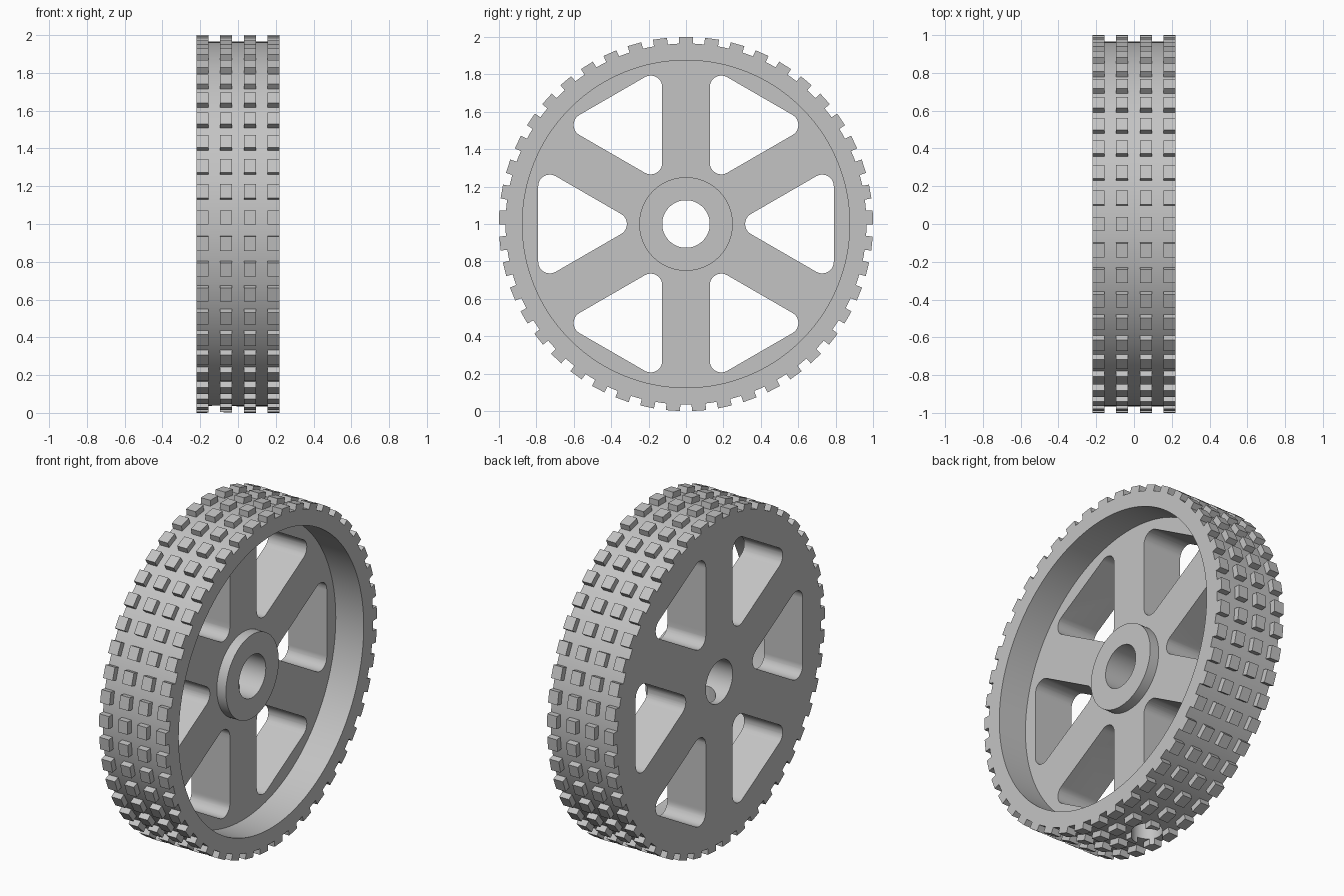
import bpy, bmesh
from math import pi, sin, cos, radians, sqrt
from mathutils import Matrix, Vector

HALF = 0.22           # half width of the wheel
BASE_R = 0.965        # rim surface under the tread
PLATE_X = 0.035       # recessed face of the spoked plate
BORE_R = 0.127
CENTRE = Matrix.Translation((0, 0, 1))

old = bpy.data.objects.get("Cube")
if old:
    bpy.data.objects.remove(old, do_unlink=True)

grey = bpy.data.materials.new("light_grey")
grey.use_nodes = True
grey.diffuse_color = (0.55, 0.55, 0.55, 1)
grey.node_tree.nodes["Principled BSDF"].inputs["Base Color"].default_value = (0.55, 0.55, 0.55, 1)


def make_object(name, bm):
    bmesh.ops.recalc_face_normals(bm, faces=bm.faces)
    bm.transform(CENTRE)
    mesh = bpy.data.meshes.new(name)
    bm.to_mesh(mesh)
    bm.free()
    mesh.materials.append(grey)
    obj = bpy.data.objects.new(name, mesh)
    bpy.context.collection.objects.link(obj)
    return obj


def cut(obj, cutter):
    mod = obj.modifiers.new("cut", 'BOOLEAN')
    mod.operation = 'DIFFERENCE'
    mod.solver = 'EXACT'
    mod.object = cutter
    bpy.context.view_layer.objects.active = obj
    bpy.ops.object.modifier_apply(modifier=mod.name)


def lathe(profile, steps=180):
    """Spin a closed (radius, x) profile round the x axis."""
    bm = bmesh.new()
    rings = [[bm.verts.new((x, r * sin(2 * pi * i / steps), r * cos(2 * pi * i / steps)))
              for r, x in profile] for i in range(steps)]
    n = len(profile)
    for i in range(steps):
        a, b = rings[i], rings[(i + 1) % steps]
        for j in range(n):
            k = (j + 1) % n
            bm.faces.new((a[j], a[k], b[k], b[j]))
    return bm


def window_outline(outer=0.79, r=0.062, steps=10):
    """Rounded triangle between two spokes, pointing at the hub."""
    apex = BORE_R / sin(radians(30))
    yc = outer - r
    zc = (yc - apex) / sqrt(3) - r / cos(radians(30))
    corners = [((yc, zc), 0), ((apex + 2 * r, 0), 120), ((yc, -zc), 240)]
    return [(cy + r * cos(radians(start + 120 * i / steps)),
             cz + r * sin(radians(start + 120 * i / steps)))
            for (cy, cz), start in corners for i in range(steps + 1)]


# Wheel body: rim, recessed plate and hub in one turned profile
wheel = make_object("wheel_body", lathe([
    (BORE_R, -HALF), (BASE_R, -HALF), (BASE_R, HALF), (0.875, HALF),
    (0.875, PLATE_X), (0.25, PLATE_X), (0.25, 0.095), (BORE_R, 0.095)]))

# Six window cutters that leave the spokes
bm = bmesh.new()
for i in range(6):
    turn = Matrix.Rotation(radians(60 * i), 3, 'X')
    face = bm.faces.new([bm.verts.new(turn @ Vector((-0.3, y, z))) for y, z in window_outline()])
    top = bmesh.ops.extrude_face_region(bm, geom=[face])["geom"]
    bmesh.ops.translate(bm, vec=(0.45, 0, 0),
                        verts=[v for v in top if isinstance(v, bmesh.types.BMVert)])
windows = make_object("window_cutter", bm)

# Radial hole from the bore out through the bottom spoke and rim
bm = bmesh.new()
bmesh.ops.create_cone(bm, cap_ends=True, segments=48, radius1=0.085, radius2=0.085, depth=1.1,
                      matrix=Matrix.Translation(((PLATE_X - HALF) / 2, 0, -0.6)))
hole = make_object("radial_hole_cutter", bm)

# Tread: four rows of blocks round the rim
bm = bmesh.new()
row_width = 2 * HALF / 7
for i in range(45):
    turn = Matrix.Rotation(2 * pi * i / 45, 4, 'X')
    for row in range(4):
        x = -HALF + row_width * (2 * row + 0.5)
        place = turn @ Matrix.Translation((x, 0, 0.981))
        bmesh.ops.create_cube(bm, size=1,
                              matrix=place @ Matrix.Diagonal((row_width, 0.075, 0.038, 1)))
tread = make_object("tread_blocks", bm)

cut(wheel, windows)
cut(wheel, hole)
cut(tread, hole)
for cutter in (windows, hole):
    bpy.data.objects.remove(cutter, do_unlink=True)

# Smooth the round surfaces and keep the edges sharp
for obj in (wheel, tread):
    bpy.ops.object.select_all(action='DESELECT')
    obj.select_set(True)
    bpy.context.view_layer.objects.active = obj
    bpy.ops.object.shade_smooth_by_angle(angle=radians(30))
